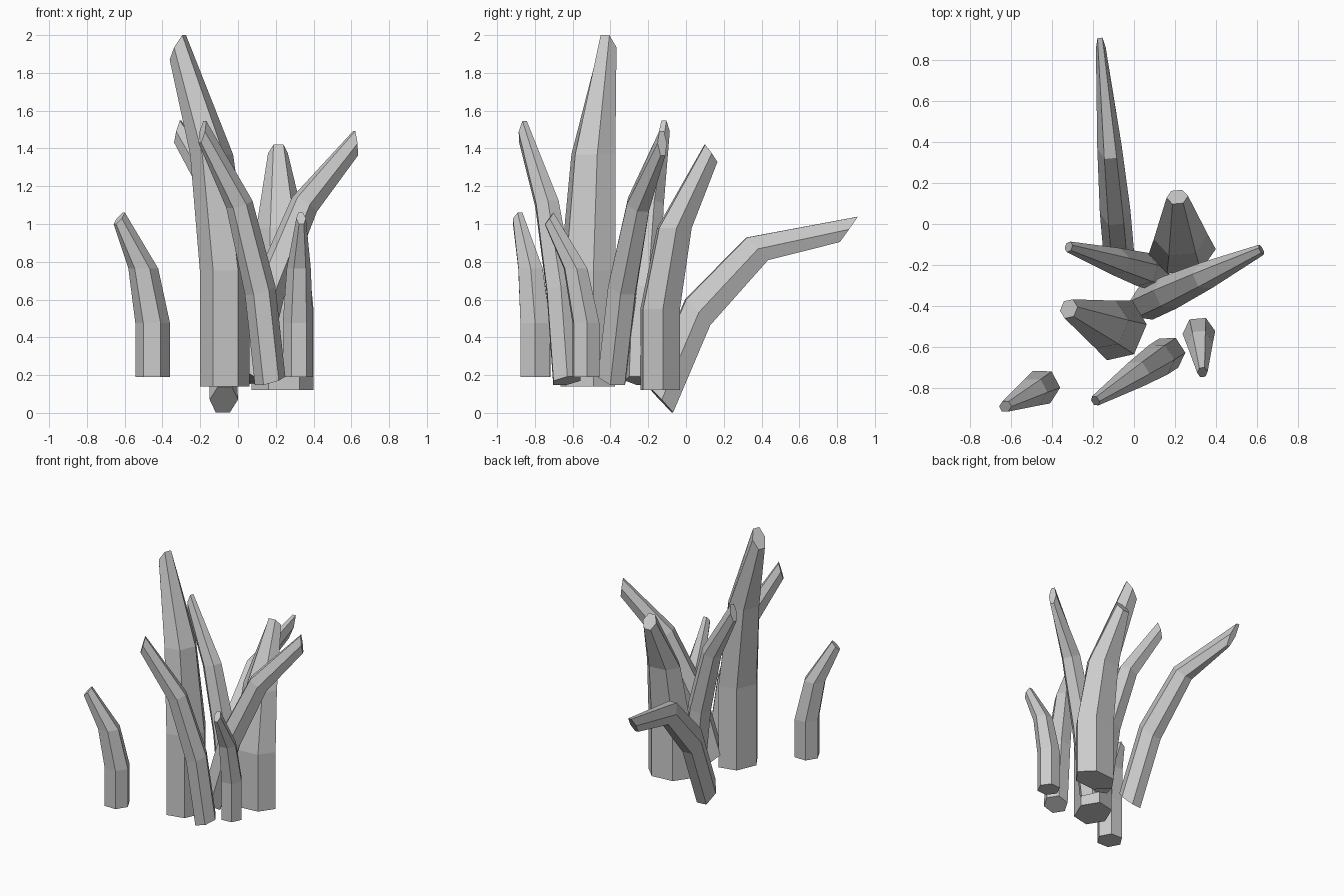
import bpy, bmesh
from math import radians, sin, cos
from mathutils import Matrix, Vector

if "Cube" in bpy.data.objects:
    bpy.data.objects.remove(bpy.data.objects["Cube"])

STRETCH = 1.58  # leaning blades are tilted first, then stretched upwards
HEX = [(0, 1), (1, 0.5), (1, -0.5), (0, -1), (-1, -0.5), (-1, 0.5)]


def blade(name, base, yaw, height, bend, width, depth, lean=0, tip=None):
    """Six-sided blade: straight foot, then curving and tapering to a slanted tip."""
    # tip half-slant (along bend, along height) of the outer edge
    tu, th = tip or (0.33 * depth, -0.035 * height)
    rings = [  # offset, height, half width, outer-edge vector
        (0, 0, width, (depth, 0)),
        (0, 0.33 * height, width, (depth, 0)),
        (0.28 * bend, 0.66 * height, 0.8 * width, (0.88 * depth, 0)),
        (bend, 0.965 * height, 0.32 * width, (tu, th)),
    ]
    place = (Matrix.Translation(base) @ Matrix.Rotation(radians(yaw), 4, 'Z')
             @ Matrix.Diagonal((1, 1, STRETCH, 1))
             @ Matrix.Rotation(radians(lean), 4, 'Y')
             @ Matrix.Diagonal((1, 1, 1 / STRETCH, 1)))
    bm = bmesh.new()
    loops = []
    for off, h, w, (du, dh) in rings:
        loops.append([bm.verts.new(place @ Vector((off + a * du, b * w, h + a * dh)))
                      for a, b in HEX])
    for lo, hi in zip(loops, loops[1:]):
        for i in range(6):
            j = (i + 1) % 6
            bm.faces.new((lo[i], lo[j], hi[j], hi[i]))
    bm.faces.new(loops[0])
    bm.faces.new(loops[-1])
    bmesh.ops.recalc_face_normals(bm, faces=bm.faces)
    me = bpy.data.meshes.new(name)
    bm.to_mesh(me)
    bm.free()
    ob = bpy.data.objects.new(name, me)
    bpy.context.collection.objects.link(ob)


# Upright blades
blade("tall_blade", (-0.07, -0.52, 0.14), 157, 1.86, 0.27, 0.158, 0.11)
blade("wide_blade", (0.235, -0.137, 0.12), 95, 1.30, 0.27, 0.165, 0.098)
blade("short_right_blade", (0.317, -0.53, 0.19), 275, 0.87, 0.195, 0.08, 0.068)
blade("short_left_blade", (-0.452, -0.797, 0.19), 208, 0.87, 0.20, 0.09, 0.08)

# Leaning blades
blade("front_blade", (0.17, -0.63, 0.17), 213, 1.48, 0.25, 0.085, 0.07, 11.7)
blade("left_blade", (0.10, -0.24, 0.17), 163, 1.485, 0.26, 0.085, 0.07, 11.7)
blade("right_blade", (0.055, -0.39, 0.19), 25, 1.58, 0.27, 0.085, 0.07, 23)
blade("back_blade", (-0.075, -0.135, 0.07), 95, 1.69, 0.51, 0.075, 0.077, 34,
      tip=(-0.016, -0.098))
